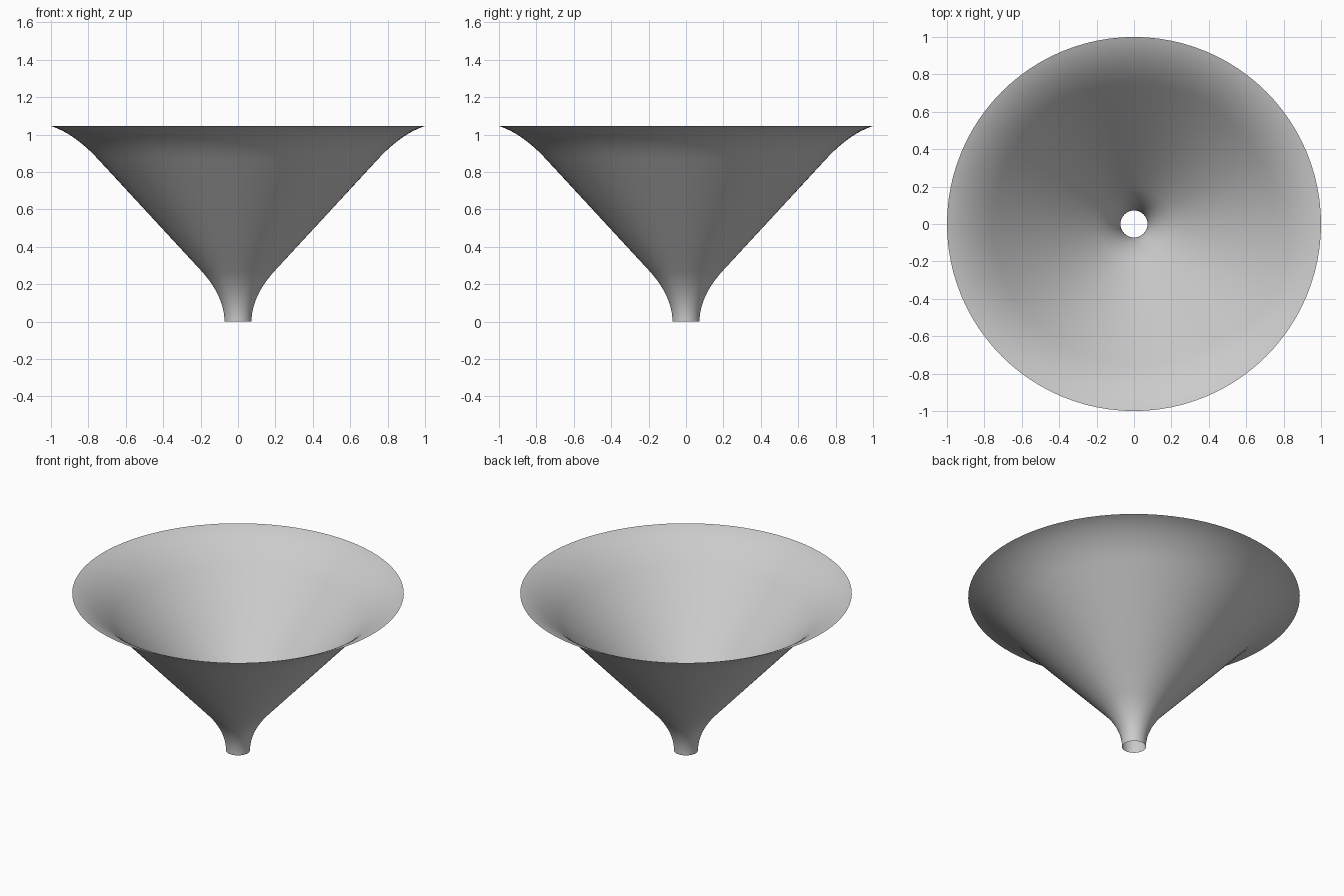
import bpy, bmesh, math
from mathutils import Vector, geometry

cube = bpy.data.objects.get("Cube")
if cube:
    bpy.data.objects.remove(cube, do_unlink=True)

SEGMENTS = 96

# Matte grey for the whole sheet
grey = bpy.data.materials.new("grey")
grey.use_nodes = True
colour = (0.6, 0.6, 0.6, 1)
grey.diffuse_color = colour
grey.node_tree.nodes["Principled BSDF"].inputs["Base Color"].default_value = colour


def curve(points, count):
    """Sample a Bezier segment given as (radius, height) pairs."""
    return geometry.interpolate_bezier(*[Vector((r, 0, z)) for r, z in points], count)


# Profile: upright spout flare, straight wall, rim curling out nearly flat
spout = curve([(0.072, 0), (0.072, 0.09), (0.115, 0.183), (0.2, 0.275)], 14)
rim = curve([(0.75, 0.87), (0.835, 0.962), (0.92, 1.02), (1, 1.045)], 14)
wall = [spout[-1].lerp(rim[0], i / 8) for i in range(1, 8)]
profile = spout + wall + rim

# Spin the profile into an open, single-walled funnel
bm = bmesh.new()
verts = [bm.verts.new(p) for p in profile]
edges = [bm.edges.new(pair) for pair in zip(verts, verts[1:])]
bmesh.ops.spin(bm, geom=verts + edges, cent=(0, 0, 0), axis=(0, 0, 1),
               angle=math.tau, steps=SEGMENTS, use_merge=True)
bmesh.ops.remove_doubles(bm, verts=bm.verts, dist=0.0001)

# Make every face point outward
for face in bm.faces:
    face.smooth = True
    face.normal_update()
    centre = face.calc_center_median()
    if face.normal.x * centre.x + face.normal.y * centre.y < 0:
        face.normal_flip()

mesh = bpy.data.meshes.new("funnel")
bm.to_mesh(mesh)
bm.free()
mesh.materials.append(grey)
funnel = bpy.data.objects.new("funnel", mesh)
bpy.context.collection.objects.link(funnel)
